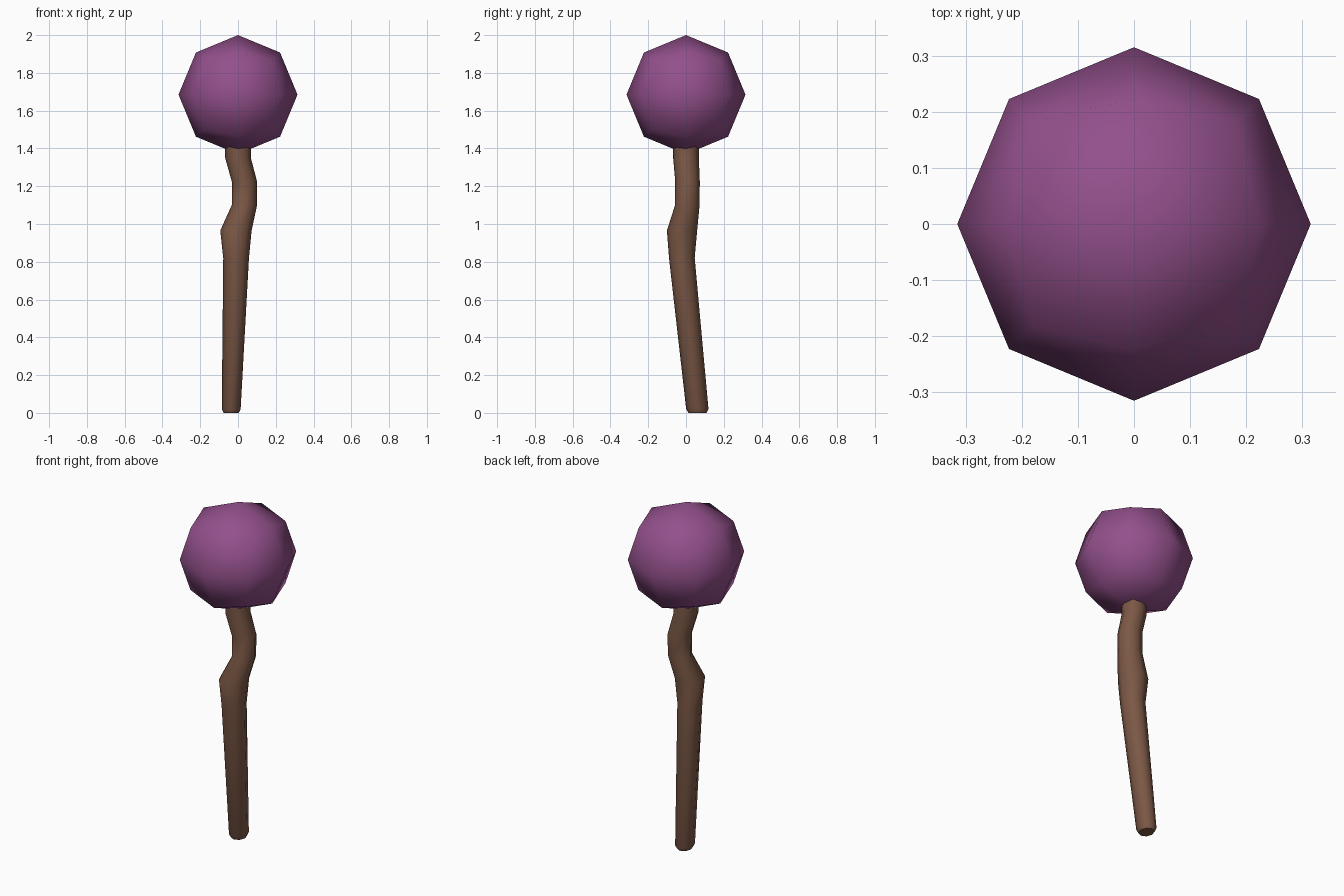
import bpy, bmesh, math
from mathutils import Vector

if "Cube" in bpy.data.objects:
    bpy.data.objects.remove(bpy.data.objects["Cube"])


def material(name, rgb):
    m = bpy.data.materials.new(name)
    m.diffuse_color = (*rgb, 1)
    m.use_nodes = True
    m.node_tree.nodes["Principled BSDF"].inputs["Base Color"].default_value = m.diffuse_color
    return m


def add_object(name, bm, mat):
    bmesh.ops.recalc_face_normals(bm, faces=bm.faces[:])
    me = bpy.data.meshes.new(name)
    bm.to_mesh(me)
    bm.free()
    me.materials.append(mat)
    ob = bpy.data.objects.new(name, me)
    bpy.context.collection.objects.link(ob)
    bpy.ops.object.select_all(action='DESELECT')
    ob.select_set(True)
    bpy.context.view_layer.objects.active = ob
    bpy.ops.object.shade_smooth_by_angle(angle=math.radians(50))
    return ob


purple = material("purple", (0.29, 0.08, 0.26))
brown = material("brown", (0.20, 0.098, 0.06))

# Round head: a cube divided once and pushed out to a sphere
R = 0.315
bm = bmesh.new()
bmesh.ops.create_cube(bm, size=2)
bmesh.ops.subdivide_edges(bm, edges=bm.edges[:], cuts=1, use_grid_fill=True)
for v in bm.verts:
    v.co = v.co.normalized() * R + Vector((0, 0, 2 - R))
add_object("round_head", bm, purple)

# Crooked stick: eight-sided rings (x, y, z, x radius, y radius)
rings = [
    (-0.036, 0.061, 0.000, 0.040, 0.048),
    (-0.036, 0.060, 0.020, 0.050, 0.059),
    (-0.010, -0.022, 0.820, 0.068, 0.068),
    (-0.011, -0.021, 0.965, 0.083, 0.080),
    (0.034, 0.007, 1.100, 0.067, 0.065),
    (0.034, 0.008, 1.225, 0.067, 0.065),
    (0.000, 0.000, 1.350, 0.068, 0.068),
    (0.000, 0.000, 1.430, 0.068, 0.068),
]
N = 8
bm = bmesh.new()
loops = []
for x, y, z, rx, ry in rings:
    loops.append([bm.verts.new((x + rx * math.cos(2 * math.pi * i / N),
                                y + ry * math.sin(2 * math.pi * i / N), z))
                  for i in range(N)])
for a, b in zip(loops, loops[1:]):
    for i in range(N):
        j = (i + 1) % N
        bm.faces.new((a[i], a[j], b[j], b[i]))
bm.faces.new(loops[0][::-1])
bm.faces.new(loops[-1])
add_object("crooked_stick", bm, brown)
